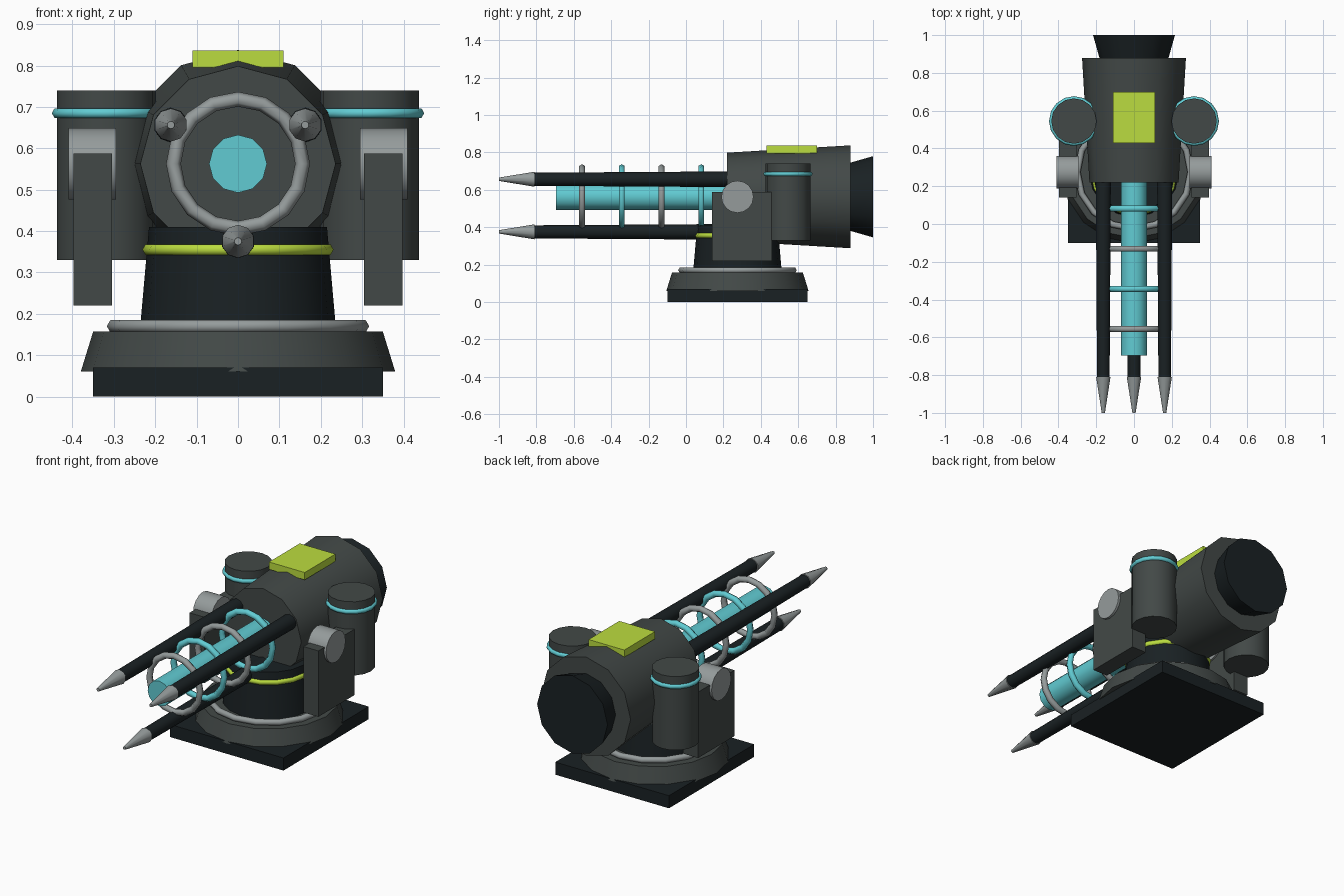
import bpy, bmesh, math
from mathutils import Vector, Matrix

if "Cube" in bpy.data.objects:
    bpy.data.objects.remove(bpy.data.objects["Cube"])


def material(name, rgb):
    m = bpy.data.materials.new(name)
    m.diffuse_color = (*rgb, 1)
    m.use_nodes = True
    m.node_tree.nodes["Principled BSDF"].inputs["Base Color"].default_value = m.diffuse_color
    return m


CHARCOAL = material("charcoal", (0.055, 0.066, 0.063))
BLACK = material("black", (0.010, 0.015, 0.017))
STEEL = material("steel", (0.30, 0.33, 0.33))
CYAN = material("cyan", (0.12, 0.60, 0.65))
LIME = material("lime", (0.50, 0.72, 0.05))


def finish(name, bm, mat, angle=None):
    mesh = bpy.data.meshes.new(name)
    bm.to_mesh(mesh)
    bm.free()
    mesh.materials.append(mat)
    ob = bpy.data.objects.new(name, mesh)
    bpy.context.collection.objects.link(ob)
    if angle:
        bpy.ops.object.select_all(action='DESELECT')
        ob.select_set(True)
        bpy.context.view_layer.objects.active = ob
        bpy.ops.object.shade_smooth_by_angle(angle=math.radians(angle))
    return ob


def box(name, lo, hi, mat):
    lo, hi = Vector(lo), Vector(hi)
    bm = bmesh.new()
    bmesh.ops.create_cube(bm, size=1, matrix=Matrix.Translation((lo + hi) / 2)
                          @ Matrix.Diagonal((*(hi - lo), 1)))
    return finish(name, bm, mat)


def frustum(name, p1, p2, r1, r2, mat, sides=16):
    """Capped round part running from p1 to p2."""
    p1, p2 = Vector(p1), Vector(p2)
    d = p2 - p1
    rot = Vector((0, 0, 1)).rotation_difference(d).to_matrix().to_4x4()
    bm = bmesh.new()
    bmesh.ops.create_cone(bm, cap_ends=True, segments=sides, radius1=r1, radius2=r2,
                          depth=d.length, matrix=Matrix.Translation((p1 + p2) / 2) @ rot)
    return finish(name, bm, mat, 40)


def ring(name, centre, major, minor, mat, along_y=False):
    bpy.ops.mesh.primitive_torus_add(
        location=centre, rotation=(math.pi / 2 if along_y else 0, 0, 0),
        major_radius=major, minor_radius=minor, major_segments=16, minor_segments=6)
    ob = bpy.context.object
    ob.name = name
    ob.data.materials.append(mat)
    bpy.ops.object.shade_smooth_by_angle(angle=math.radians(65))


YC = 0.275     # pivot of the base
ZC = 0.5625    # height of the gun axis

# Base and swivel neck
box("base_plate", (-0.35, -0.10, 0), (0.35, 0.65, 0.07), BLACK)
frustum("base_skirt", (0, YC, 0.06), (0, YC, 0.157), 0.38, 0.35, CHARCOAL)
ring("base_ring", (0, YC, 0.17), 0.30, 0.017, STEEL)
frustum("neck", (0, YC, 0.15), (0, YC, 0.41), 0.238, 0.215, BLACK)
ring("neck_ring", (0, YC, 0.355), 0.216, 0.015, LIME)

# Gun body, rear cap and top panel
frustum("gun_body", (0, 0.22, ZC), (0, 0.88, ZC), 0.236, 0.275, CHARCOAL, 12)
frustum("rear_cap", (0, 0.87, ZC), (0, 1.0, ZC), 0.18, 0.217, BLACK, 12)
box("top_panel", (-0.11, 0.43, 0.795), (0.11, 0.70, 0.836), LIME)

# Side arms, pivots and canisters
for s, side in ((-1, "left"), (1, "right")):
    xs = sorted((s * 0.305, s * 0.397))
    box(f"arm_{side}", (xs[0], 0.14, 0.22), (xs[1], 0.46, 0.587), CHARCOAL)
    frustum(f"pivot_{side}", (s * 0.295, YC, ZC), (s * 0.41, YC, ZC), 0.086, 0.086, STEEL)
    frustum(f"canister_{side}", (s * 0.318, 0.545, 0.33), (s * 0.318, 0.545, 0.74),
            0.12, 0.12, CHARCOAL)
    ring(f"canister_ring_{side}", (s * 0.318, 0.545, 0.685), 0.119, 0.013, CYAN)

# Energy barrel with alternating coils
frustum("barrel", (0, -0.695, ZC), (0, 0.25, ZC), 0.07, 0.07, CYAN, 12)
for i in range(4):
    ring(f"coil_{i + 1}", (0, -0.556 + 0.2125 * i, ZC), 0.156, 0.018,
         (STEEL, CYAN)[i % 2], True)

# Three rods with pointed tips around the barrel
for i, deg in enumerate((30, 150, 270)):
    x = 0.1875 * math.cos(math.radians(deg))
    z = ZC + 0.1875 * math.sin(math.radians(deg))
    frustum(f"rod_{i + 1}", (x, 0.26, z), (x, -0.81, z), 0.042, 0.035, BLACK, 10)
    frustum(f"rod_tip_{i + 1}", (x, -0.81, z), (x, -1.0, z), 0.04, 0.009, STEEL, 10)
